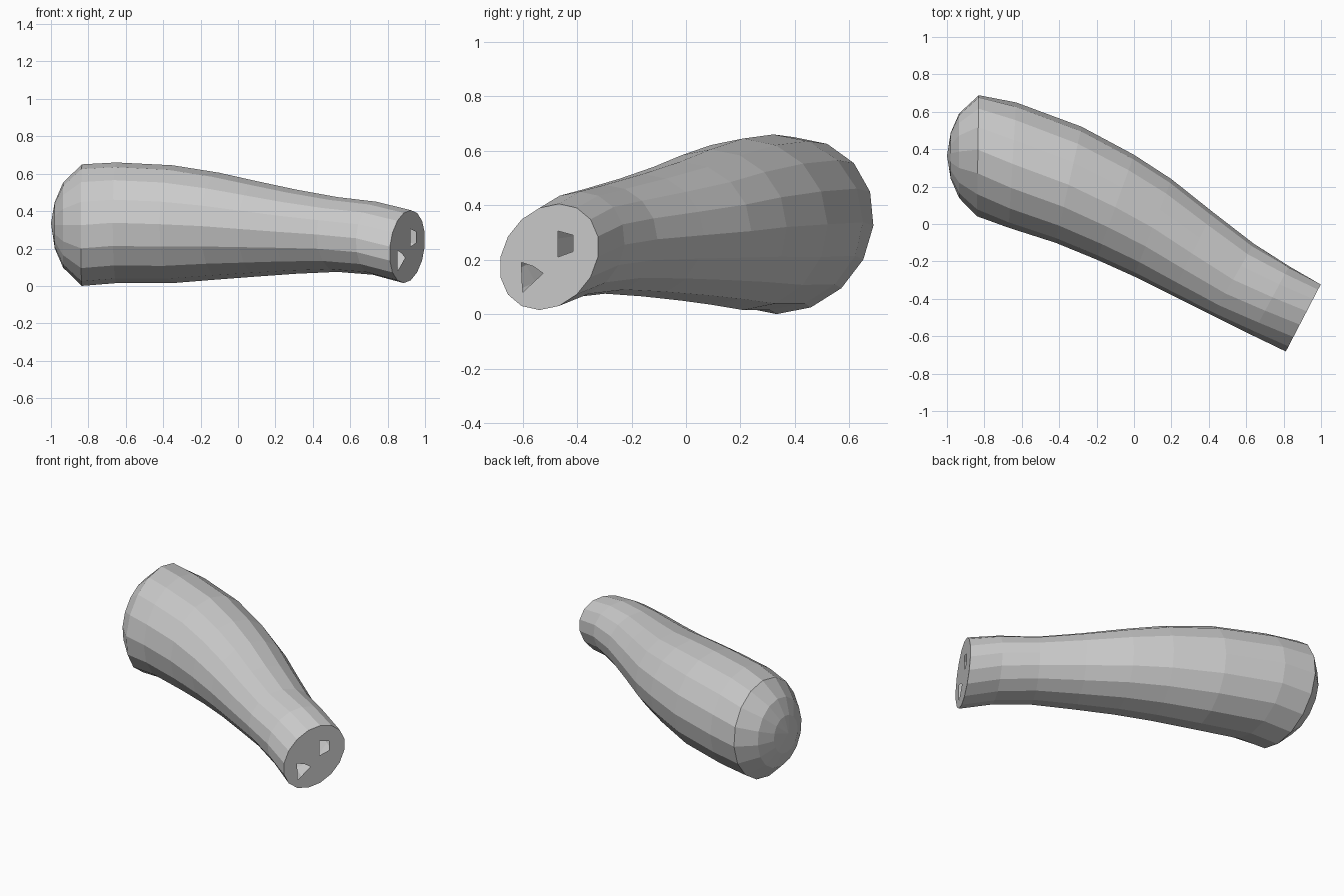
import bpy, bmesh, math
from mathutils import Vector

if "Cube" in bpy.data.objects:
    bpy.data.objects.remove(bpy.data.objects["Cube"])

SIDES = 16

# Cross-sections: front edge x, y; back edge x, y; bottom z; top z; lean of the top toward the back
SECTIONS = [
    (-0.84, 0.04, -0.83, 0.69, 0.00, 0.65, 0.10),
    (-0.67, -0.02, -0.63, 0.65, 0.015, 0.66, 0.02),
    (-0.42, -0.10, -0.28, 0.52, 0.015, 0.645, 0.0),
    (-0.20, -0.19, 0.00, 0.37, 0.035, 0.605, 0.0),
    (0.00, -0.28, 0.20, 0.24, 0.05, 0.56, 0.0),
    (0.20, -0.38, 0.42, 0.065, 0.065, 0.515, 0.0),
    (0.42, -0.49, 0.64, -0.105, 0.075, 0.475, 0.0),
    (0.63, -0.595, 0.83, -0.225, 0.06, 0.45, 0.1),
    (0.81, -0.685, 1.00, -0.32, 0.015, 0.405, 0.2),
]
# Rounded large end: scale of the first section, x
DOME = [(0.38, -0.98), (0.70, -0.935)]
# Openings in the flat small end, as y, z
HOLES = [
    [(-0.47, 0.21), (-0.415, 0.23), (-0.415, 0.29), (-0.47, 0.305)],
    [(-0.605, 0.19), (-0.60, 0.08), (-0.525, 0.15), (-0.56, 0.175)],
]


def section_points(fx, fy, bx, by, z0, z1, lean):
    front, back = Vector((fx, fy, 0)), Vector((bx, by, 0))
    centre = (front + back) / 2 + Vector((0, 0, (z0 + z1) / 2))
    across, up = (back - front) / 2, Vector((0, 0, (z1 - z0) / 2))
    norm = math.sqrt(1 + lean * lean)
    pts = []
    for i in range(SIDES):
        a = math.tau * i / SIDES
        pts.append(centre + across * (math.cos(a) + lean * math.sin(a)) / norm
                   + up * math.sin(a))
    return pts, centre


bm = bmesh.new()


def add_ring(points):
    return [bm.verts.new(p) for p in points]


# Dome rings followed by the body rings
base, base_centre = section_points(*SECTIONS[0])
rings = []
for scale, x in DOME:
    pts = [base_centre + (p - base_centre) * scale for p in base]
    for p in pts:
        p.x = x
    rings.append(add_ring(pts))
for s in SECTIONS:
    rings.append(add_ring(section_points(*s)[0]))

for a, b in zip(rings, rings[1:]):
    for i in range(SIDES):
        j = (i + 1) % SIDES
        bm.faces.new((a[i], a[j], b[j], b[i]))

# Dome tip
tip = bm.verts.new((-1.0, base_centre.y, 0.335))
for i in range(SIDES):
    bm.faces.new((tip, rings[0][(i + 1) % SIDES], rings[0][i]))

# Flat small end with two openings into the hollow body
fx, fy, bx, by = SECTIONS[-1][:4]
end = rings[-1]
cap_edges = [bm.edges.get((end[i], end[(i + 1) % SIDES])) for i in range(SIDES)]
for hole in HOLES:
    loop = add_ring([(fx + (bx - fx) * (y - fy) / (by - fy), y, z) for y, z in hole])
    cap_edges += [bm.edges.new((loop[i], loop[(i + 1) % len(loop)])) for i in range(len(loop))]
bmesh.ops.triangle_fill(bm, edges=cap_edges, use_beauty=True)
bmesh.ops.recalc_face_normals(bm, faces=bm.faces[:])

mesh = bpy.data.meshes.new("limb")
bm.to_mesh(mesh)
bm.free()
limb = bpy.data.objects.new("limb", mesh)
bpy.context.collection.objects.link(limb)
